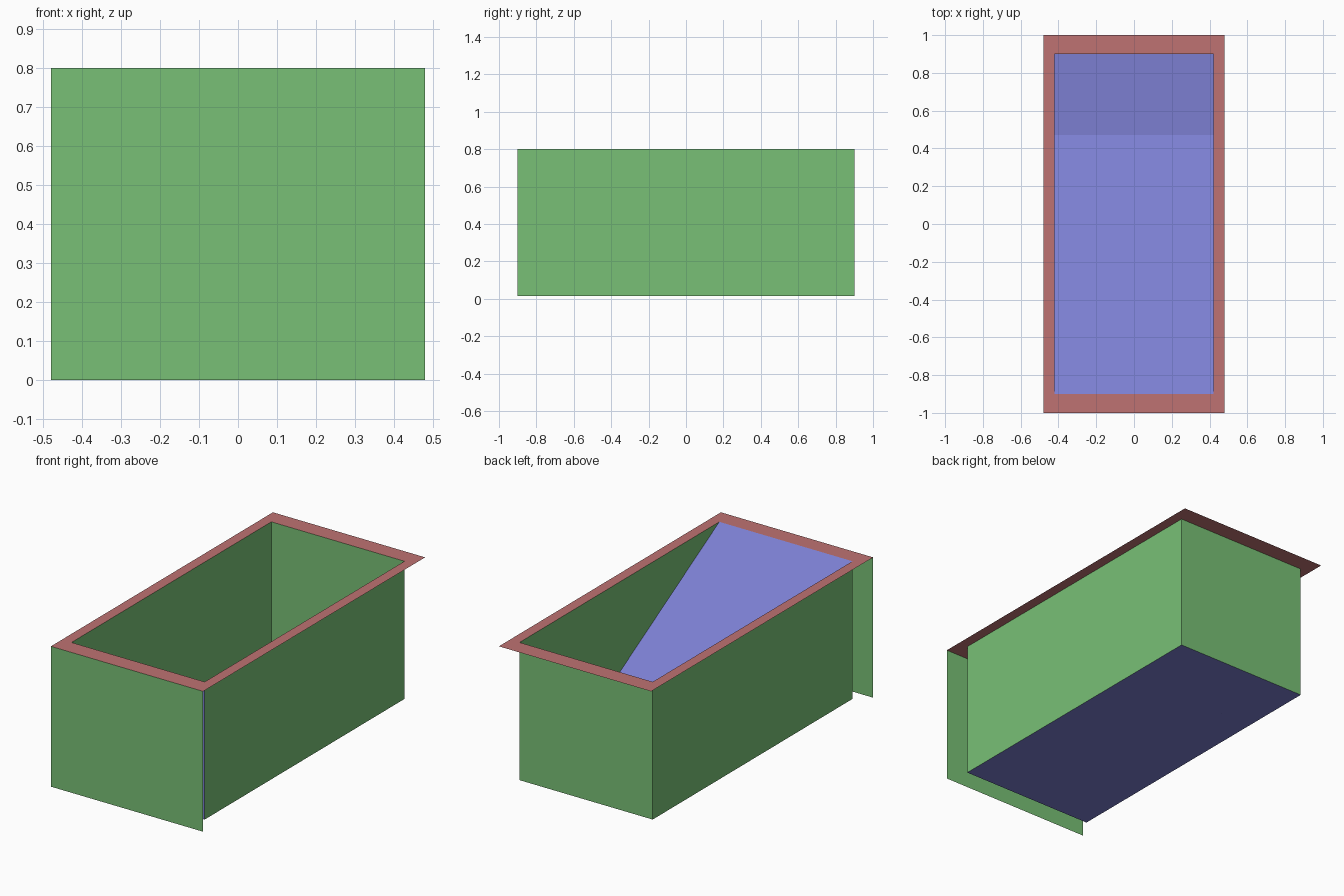
import bpy

if "Cube" in bpy.data.objects:
    bpy.data.objects.remove(bpy.data.objects["Cube"])

W, L = 0.42, 0.90        # inner half width / half length
OW, OL = 0.48, 1.00      # outer rim half sizes
TOP, BOT = 0.80, 0.015   # rim height / floor height
TIP = 0.47               # where the ramp meets the floor


def material(name, rgb):
    m = bpy.data.materials.new(name)
    m.diffuse_color = (*rgb, 1)
    m.use_nodes = True
    m.node_tree.nodes["Principled BSDF"].inputs["Base Color"].default_value = m.diffuse_color
    return m


red = material("rim_red", (0.52, 0.17, 0.17))
green = material("wall_green", (0.19, 0.53, 0.18))
blue = material("floor_blue", (0.20, 0.21, 0.64))


def sheet(name, verts, faces, mat):
    me = bpy.data.meshes.new(name)
    me.from_pydata(verts, [], faces)
    me.materials.append(mat)
    ob = bpy.data.objects.new(name, me)
    bpy.context.collection.objects.link(ob)
    return ob


def rect(x, y, z):
    return [(-x, -y, z), (x, -y, z), (x, y, z), (-x, y, z)]


# flat rim around the opening
sheet("rim", rect(OW, OL, TOP) + rect(W, L, TOP),
      [(i, (i + 1) % 4, (i + 1) % 4 + 4, i + 4) for i in range(4)], red)

# side and back walls, single sheets
sheet("walls", rect(W, L, BOT) + rect(W, L, TOP),
      [(i, (i + 1) % 4, (i + 1) % 4 + 4, i + 4) for i in (1, 2, 3)], green)

# front panel hanging from the rim edge
sheet("front_panel", [(-OW, -OL, 0), (OW, -OL, 0), (OW, -OL, TOP), (-OW, -OL, TOP)],
      [(0, 1, 2, 3)], green)

# ramp wedge: underside, front face and slope
profile = [(-L, BOT), (-L, TOP), (TIP, BOT)]
sheet("ramp", [(x, y, z) for x in (-W, W) for y, z in profile],
      [(0, 3, 4, 1), (1, 4, 5, 2), (2, 5, 3, 0)], blue)

# flat floor behind the ramp
sheet("floor", [(-W, TIP, BOT), (W, TIP, BOT), (W, L, BOT), (-W, L, BOT)],
      [(0, 1, 2, 3)], blue)
